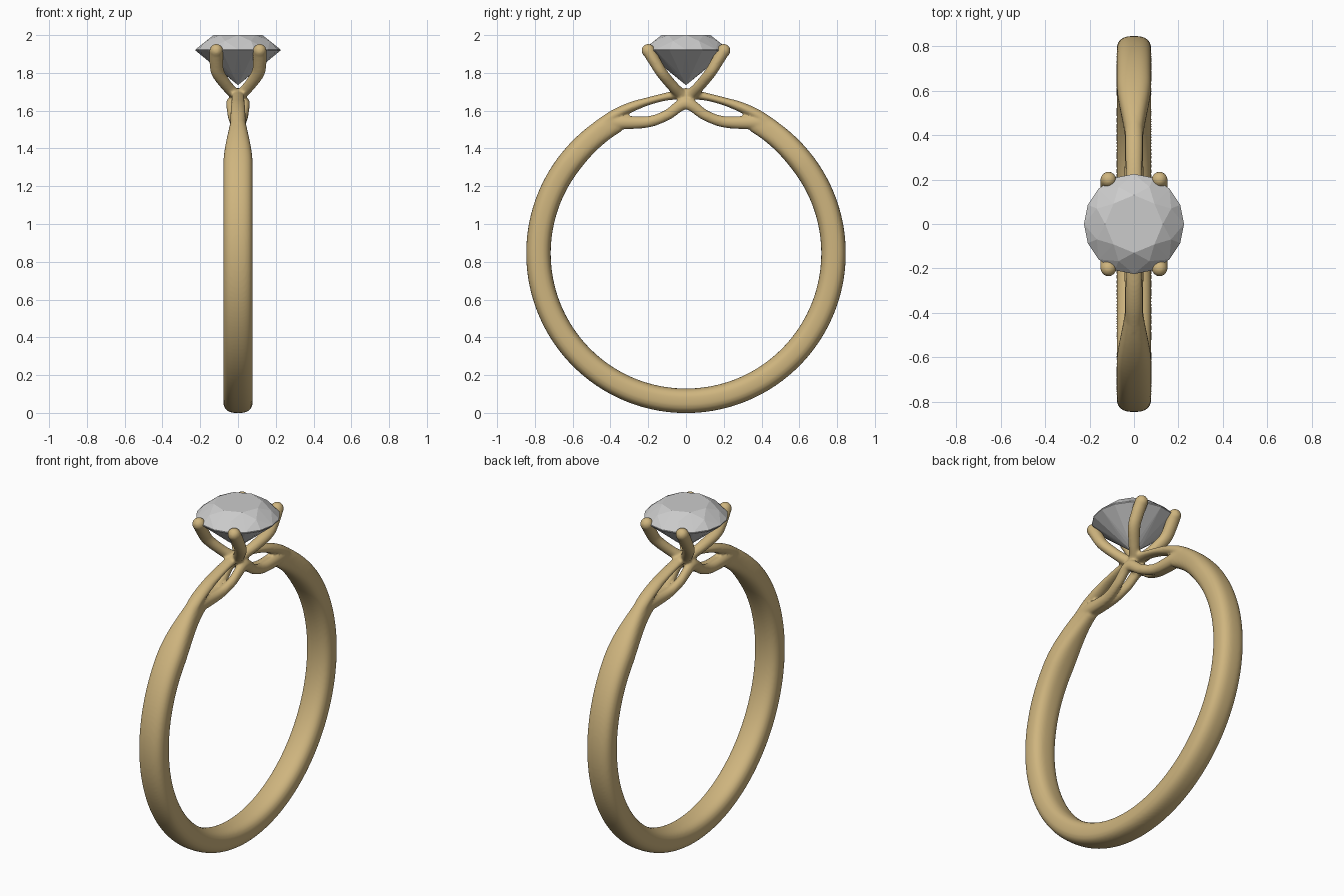
import bpy, bmesh
from math import sin, cos, pi, radians
from mathutils import Vector

if "Cube" in bpy.data.objects:
    bpy.data.objects.remove(bpy.data.objects["Cube"])

CZ, R = 0.845, 0.781      # ring centre height, mid-band radius
metal = bpy.data.materials.new("gold")
metal.diffuse_color = (0.62, 0.46, 0.21, 1)
metal.use_nodes = True
metal.node_tree.nodes["Principled BSDF"].inputs["Base Color"].default_value = metal.diffuse_color


def smooth_path(keys, steps=10):
    """Catmull-Rom through keys of (x, y, z, half_width, half_height)."""
    k = [keys[0]] + keys + [keys[-1]]
    out = []
    for i in range(1, len(k) - 2):
        for s in range(steps):
            t = s / steps
            out.append([0.5 * (2 * b + (c - a) * t + (2 * a - 5 * b + 4 * c - d) * t * t
                               + (3 * b - a - 3 * c + d) * t ** 3)
                        for a, b, c, d in zip(*k[i - 1:i + 3])])
    return out + [list(keys[-1])]


def sweep(bm, path, power=2.0, sides=24):
    """Sweep a superellipse section along the path and cap the ends."""
    rings = []
    pts = [Vector(p[:3]) for p in path]
    for i, p in enumerate(path):
        t = (pts[min(i + 1, len(pts) - 1)] - pts[max(i - 1, 0)]).normalized()
        side = Vector((1, 0, 0))
        side = (side - t * side.dot(t)).normalized()
        up = t.cross(side)
        ring = []
        for j in range(sides):
            c, s = cos(2 * pi * j / sides), sin(2 * pi * j / sides)
            u = abs(c) ** (2 / power) * (1 if c > 0 else -1)
            v = abs(s) ** (2 / power) * (1 if s > 0 else -1)
            ring.append(bm.verts.new(pts[i] + side * u * p[3] + up * v * p[4]))
        rings.append(ring)
    faces = [bm.faces.new(rings[0][::-1]), bm.faces.new(rings[-1])]
    for a, b in zip(rings, rings[1:]):
        for j in range(sides):
            n = (j + 1) % sides
            faces.append(bm.faces.new((a[j], a[n], b[n], b[j])))
    bmesh.ops.recalc_face_normals(bm, faces=faces)


def add_object(name, bm):
    mesh = bpy.data.meshes.new(name)
    bm.to_mesh(mesh)
    bm.free()
    ob = bpy.data.objects.new(name, mesh)
    bpy.context.collection.objects.link(ob)
    return ob


bm = bmesh.new()

# Shank: nearly full circle, narrowing towards the setting
path = []
for i in range(161):
    a = 28 + (360 - 56) * i / 160
    f = min(1, max(0, (min(a, 360 - a) - 24) / 30))
    f = f * f * (3 - 2 * f)
    hw = 0.036 + 0.042 * f
    hh = 0.058 + 0.007 * f
    r = R + 0.008 * (1 - f)
    path.append((0, r * sin(radians(a)), CZ + r * cos(radians(a)), hw, hh))
sweep(bm, path, 2.6, 32)

# Upper strand: bridges both shoulders under the stone
half = [(0, 0.46, 1.51, .040, .04), (0, 0.38, 1.575, .040, .030), (0, 0.29, 1.619, .038, .027),
        (0, 0.20, 1.650, .036, .021), (0, 0.10, 1.675, .034, .021)]
mid = [(0, 0, 1.69, .036, .03)]
sweep(bm, smooth_path(half + mid + [(x, -y, z, w, h) for x, y, z, w, h in half[::-1]]))

# Lower strands: a pair that parts into an eye below the stone
for sx in (-1, 1):
    half = [(.010 * sx, 0.42, 1.537, .030, .032), (.012 * sx, 0.34, 1.537, .030, .036),
            (.016 * sx, 0.20, 1.541, .028, .030), (.030 * sx, 0.10, 1.577, .025, .028)]
    mid = [(.038 * sx, 0, 1.638, .025, .032)]
    sweep(bm, smooth_path(half + mid + [(x, -y, z, w, h) for x, y, z, w, h in half[::-1]]))

# Four prongs with rounded tips
for sx in (-1, 1):
    for sy in (-1, 1):
        keys = [(0, -.03, 1.645, .03, .03), (.022, .03, 1.69, .03, .03),
                (.062, .075, 1.735, .031, .029), (.106, .128, 1.80, .035, .030),
                (.115, .165, 1.86, .036, .032), (.115, .199, 1.918, .036, .034)]
        sweep(bm, smooth_path([(x * sx, y * sy, z, w, h) for x, y, z, w, h in keys]))
        tip = bmesh.ops.create_uvsphere(bm, u_segments=20, v_segments=12, radius=0.036)
        bmesh.ops.translate(bm, verts=tip["verts"], vec=(.115 * sx, .2 * sy, 1.918))

# Fuse the metal parts into one softly blended casting
ring = add_object("ring_band_and_setting", bm)
ring.data.materials.append(metal)
rem = ring.modifiers.new("fuse", 'REMESH')
rem.mode = 'VOXEL'
rem.voxel_size = 0.0075
rem.use_smooth_shade = True
sm = ring.modifiers.new("blend", 'SMOOTH')
sm.factor = 0.5
sm.iterations = 5

# Round brilliant-cut stone, flat faceted
bm = bmesh.new()
for count, offset, r, z in ((8, 0, .13, 2.0), (8, .5, .181, 1.969), (16, 0, .225, 1.924),
                            (16, 0, .225, 1.918), (8, .5, .055, 1.778)):
    for i in range(count):
        a = 2 * pi * (i + offset) / count
        bm.verts.new((r * cos(a), r * sin(a), z))
bm.verts.new((0, 0, 1.735))
bmesh.ops.convex_hull(bm, input=bm.verts)
bmesh.ops.dissolve_limit(bm, angle_limit=radians(1), verts=bm.verts, edges=bm.edges)
bmesh.ops.recalc_face_normals(bm, faces=bm.faces)
add_object("gemstone", bm)
